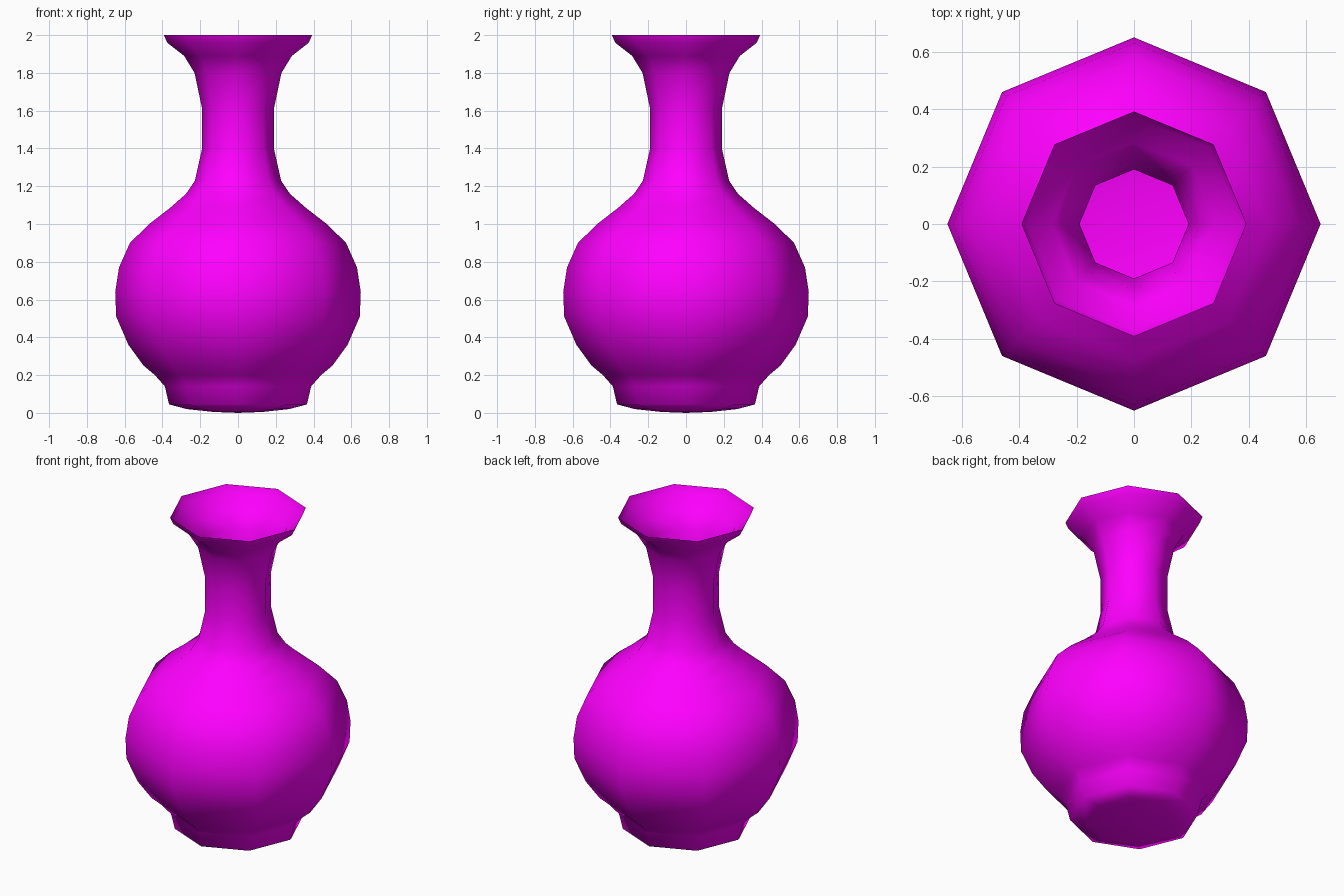
import bpy, bmesh
from math import cos, sin, pi

if "Cube" in bpy.data.objects:
    bpy.data.objects.remove(bpy.data.objects["Cube"])

SIDES = 8
# Vase profile (radius, height), from foot to rim; thin open shell
PROFILE = [(0.13, 0.005), (0.27, 0.02), (0.365, 0.045), (0.387, 0.14), (0.44, 0.20),
           (0.50, 0.25), (0.58, 0.36), (0.645, 0.51), (0.65, 0.64), (0.63, 0.77),
           (0.572, 0.90), (0.47, 1.0), (0.36, 1.085), (0.275, 1.16), (0.228, 1.23),
           (0.19, 1.40), (0.19, 1.61), (0.23, 1.80), (0.285, 1.89), (0.375, 1.96),
           (0.392, 2.0)]

bm = bmesh.new()
# Rings of the body
rings = [[bm.verts.new((r * cos(2 * pi * i / SIDES), r * sin(2 * pi * i / SIDES), z))
          for i in range(SIDES)] for r, z in PROFILE]
for low, high in zip(rings, rings[1:]):
    for i in range(SIDES):
        j = (i + 1) % SIDES
        bm.faces.new((low[i], low[j], high[j], high[i]))
# Slightly domed bottom
centre = bm.verts.new((0, 0, 0))
for i in range(SIDES):
    bm.faces.new((centre, rings[0][(i + 1) % SIDES], rings[0][i]))
for f in bm.faces:
    f.smooth = True

mesh = bpy.data.meshes.new("vase")
bm.to_mesh(mesh)
bm.free()
vase = bpy.data.objects.new("vase", mesh)
bpy.context.collection.objects.link(vase)

# Magenta glaze
glaze = bpy.data.materials.new("magenta_glaze")
glaze.diffuse_color = (1.0, 0.0, 1.0, 1.0)
glaze.use_nodes = True
glaze.node_tree.nodes["Principled BSDF"].inputs["Base Color"].default_value = glaze.diffuse_color
mesh.materials.append(glaze)
